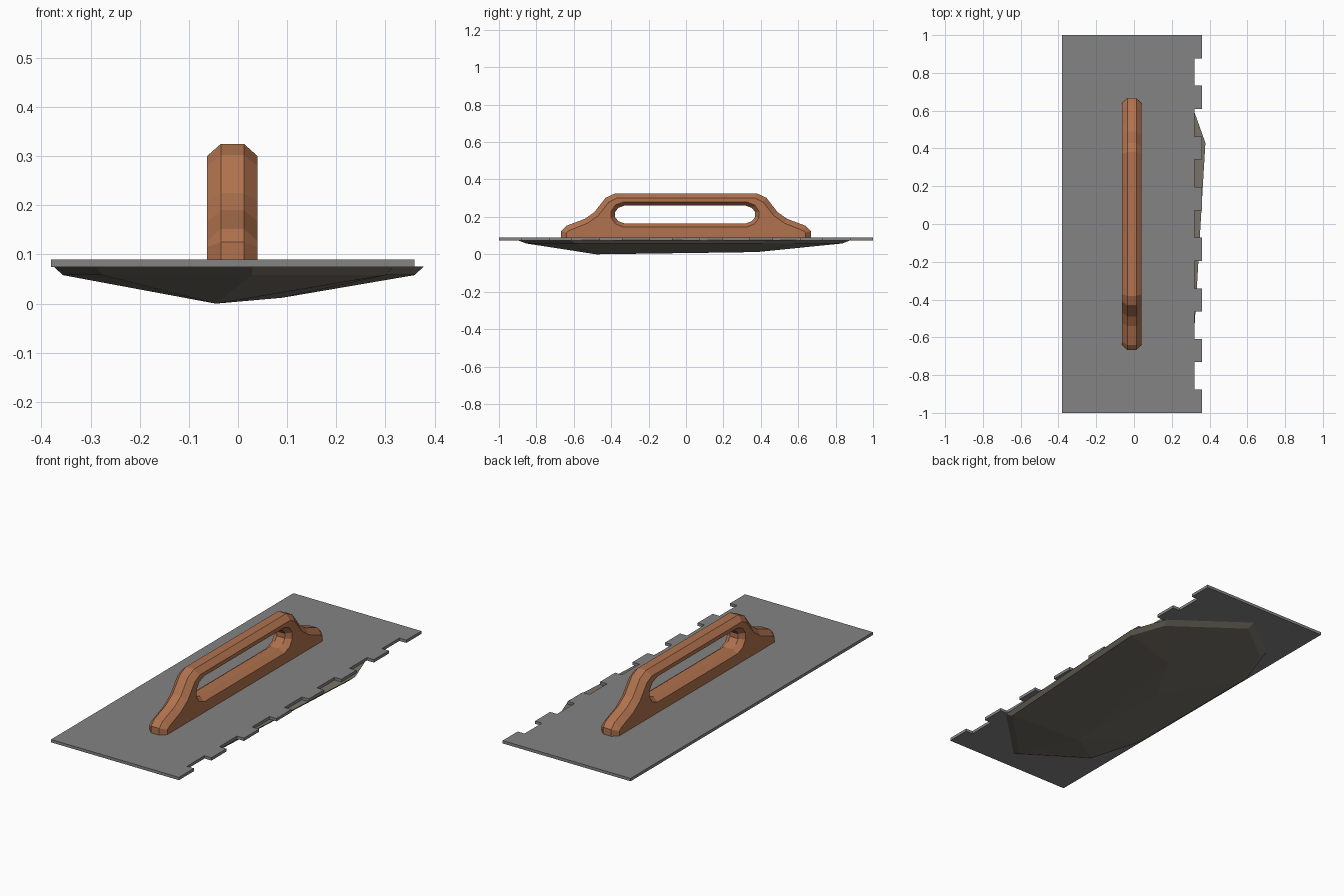
import bpy, bmesh

if "Cube" in bpy.data.objects:
    bpy.data.objects.remove(bpy.data.objects["Cube"])


def finish(bm, name, color):
    bmesh.ops.recalc_face_normals(bm, faces=bm.faces)
    me = bpy.data.meshes.new(name)
    bm.to_mesh(me)
    bm.free()
    ob = bpy.data.objects.new(name, me)
    bpy.context.collection.objects.link(ob)
    mat = bpy.data.materials.new(name + "_material")
    mat.diffuse_color = (*color, 1)
    mat.use_nodes = True
    mat.node_tree.nodes["Principled BSDF"].inputs["Base Color"].default_value = mat.diffuse_color
    me.materials.append(mat)
    return ob


def ring(bm, pts):
    return [bm.verts.new(p) for p in pts]


def strip(bm, a, b):
    for i in range(len(a)):
        j = (i + 1) % len(a)
        bm.faces.new((a[i], a[j], b[j], b[i]))


# Steel plate with square notches along the right edge
TOOTH, GAP = 0.1235, 0.1446
outline = [(-0.38, 1), (-0.38, -1)]
y = -1.0
for i in range(8):
    top = y + TOOTH
    if i:
        outline.append((0.319, y))
    outline += [(0.359, y), (0.359, top)]
    if i < 7:
        outline.append((0.319, top))
    y = top + GAP
bm = bmesh.new()
low = ring(bm, [(px, py, 0.075) for px, py in outline])
high = ring(bm, [(px, py, 0.09) for px, py in outline])
strip(bm, low, high)
bm.faces.new(low)
bm.faces.new(high)
finish(bm, "notched_plate", (0.23, 0.23, 0.23))

# Wooden handle: chamfered outline with a rounded, chamfered grip hole
OUTER = [(0.667, 0.09), (0.667, 0.125), (0.64, 0.152), (0.54, 0.19),
         (0.49, 0.225), (0.43, 0.302), (0.38, 0.325)]
OUTER_SIDE = [(0.64, 0.09), (0.64, 0.115), (0.625, 0.127), (0.525, 0.167),
              (0.468, 0.208), (0.412, 0.28), (0.372, 0.30)]
HOLE = [(0.325, 0.165), (0.357, 0.177), (0.375, 0.2), (0.375, 0.225),
        (0.357, 0.248), (0.325, 0.26)]
HOLE_SIDE = [(0.33, 0.146), (0.373, 0.163), (0.395, 0.195), (0.395, 0.23),
             (0.373, 0.263), (0.33, 0.28)]
CX, FLAT, WIDE = -0.0115, 0.0235, 0.0515


def loop(bm, half, x, shift=0):
    pts = half + [(-py, pz) for py, pz in reversed(half)]
    return ring(bm, [(CX + x, py + shift, pz) for py, pz in pts])


bm = bmesh.new()
for side, middle, shift in ((OUTER_SIDE, OUTER, 0), (HOLE_SIDE, HOLE, -0.005)):
    loops = [loop(bm, side, -WIDE, shift), loop(bm, middle, -FLAT, shift),
             loop(bm, middle, FLAT, shift), loop(bm, side, WIDE, shift)]
    for a, b in zip(loops, loops[1:]):
        strip(bm, a, b)
for s in (-1, 1):
    edges = [e for e in bm.edges
             if all(abs(v.co.x - CX - s * WIDE) < 1e-5 for v in e.verts)]
    bmesh.ops.triangle_fill(bm, edges=edges, use_beauty=True)
finish(bm, "handle", (0.44, 0.17, 0.077))

# Faceted mortar lump stuck to the underside
RIM = [(0.378, 0.43), (0.31, 0.62), (-0.045, 0.88), (-0.28, 0.70),
       (-0.375, 0.42), (-0.375, -0.40), (-0.29, -0.69), (0.03, -0.90),
       (0.316, -0.62), (0.329, -0.2), (0.338, 0.05), (0.352, 0.2)]
bm = bmesh.new()
ring(bm, [(px, py, 0.0755) for px, py in RIM])
ring(bm, [(px * 0.95, py * 0.95, 0.058) for px, py in RIM])
ring(bm, [(-0.045, -0.48, 0.0), (0.09, 0.38, 0.012), (-0.06, 0.1, 0.008)])
bmesh.ops.convex_hull(bm, input=bm.verts)
loose = [v for v in bm.verts if not v.link_faces]
bmesh.ops.delete(bm, geom=loose, context='VERTS')
finish(bm, "mortar", (0.19, 0.17, 0.14))
